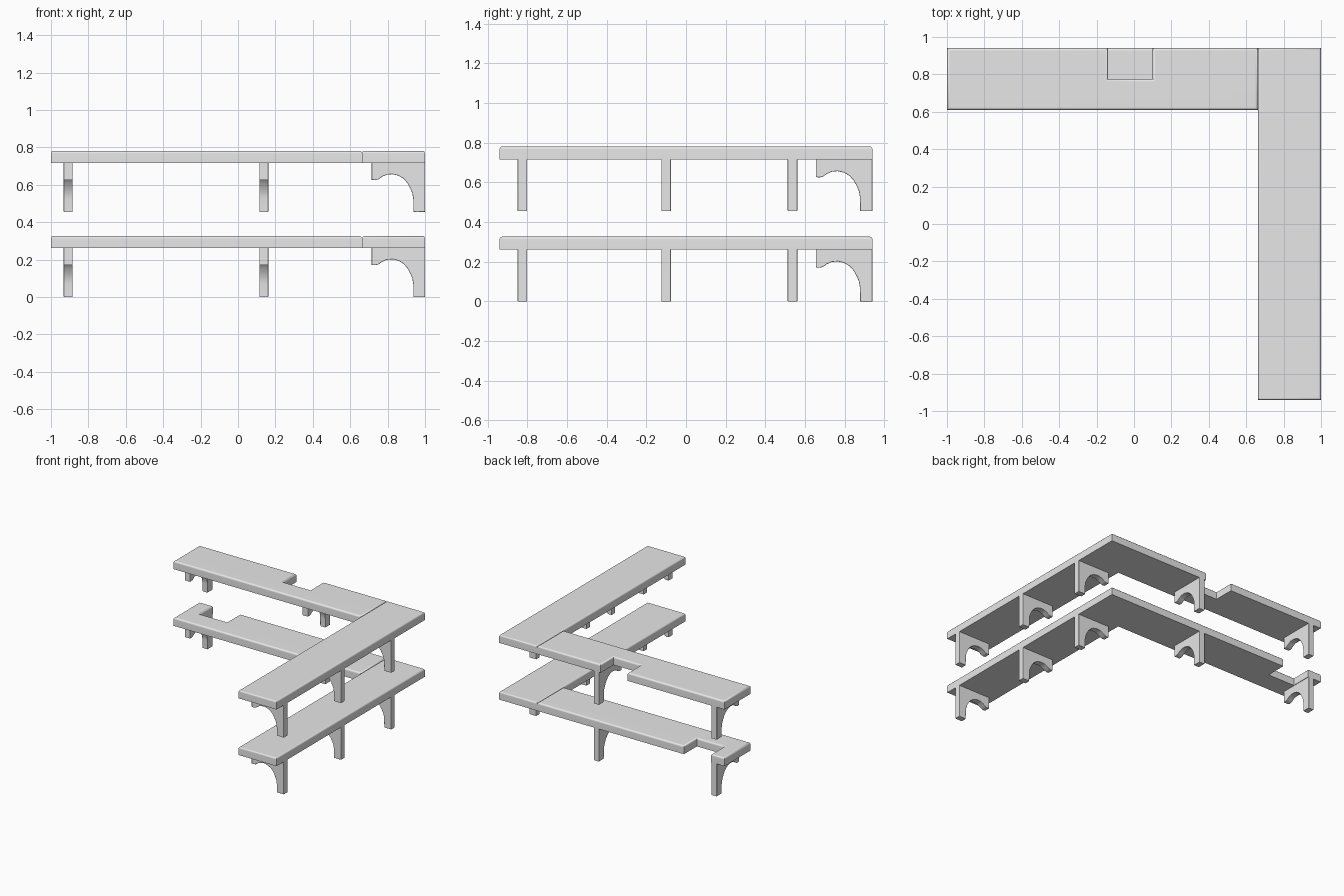
import bpy
import bmesh
from mathutils import Vector

cube = bpy.data.objects.get("Cube")
if cube:
    bpy.data.objects.remove(cube, do_unlink=True)

grey = bpy.data.materials.new("light_grey")
grey.use_nodes = True
COLOUR = (0.8, 0.8, 0.8, 1.0)
grey.diffuse_color = COLOUR
for node in grey.node_tree.nodes:
    if node.type == "BSDF_PRINCIPLED":
        node.inputs["Base Color"].default_value = COLOUR


def extrude_outline(name, points, direction, bevel, pick_edge):
    """Extrude a flat outline, then round the edges chosen by pick_edge."""
    bm = bmesh.new()
    face = bm.faces.new([bm.verts.new(p) for p in points])
    grown = bmesh.ops.extrude_face_region(bm, geom=[face], use_keep_orig=True)
    moved = [v for v in grown["geom"] if isinstance(v, bmesh.types.BMVert)]
    bmesh.ops.translate(bm, verts=moved, vec=direction)
    bmesh.ops.recalc_face_normals(bm, faces=bm.faces)
    edges = [e for e in bm.edges if pick_edge(e)]
    bmesh.ops.bevel(bm, geom=edges, offset=bevel, segments=3, profile=0.5,
                    affect="EDGES", clamp_overlap=True)
    bmesh.ops.recalc_face_normals(bm, faces=bm.faces)
    mesh = bpy.data.meshes.new(name)
    bm.to_mesh(mesh)
    bm.free()
    mesh.materials.append(grey)
    obj = bpy.data.objects.new(name, mesh)
    bpy.context.collection.objects.link(obj)
    bpy.ops.object.select_all(action="DESELECT")
    obj.select_set(True)
    bpy.context.view_layer.objects.active = obj
    bpy.ops.object.shade_smooth_by_angle(angle=0.7)
    normals = obj.modifiers.new("even_shading", "WEIGHTED_NORMAL")
    normals.keep_sharp = True
    return obj


BACK, FRONT, SEAM, INNER = 0.94, -0.94, 0.663, 0.61
THICK = 0.066


def board(name, outline, z):
    # Soft upper rim, crisp underside
    top = z + THICK
    extrude_outline(name, [(x, y, z) for x, y in outline], Vector((0, 0, THICK)), 0.014,
                    lambda e: all(v.co.z > top - 0.001 for v in e.verts))


# Bracket profile: distance from the wall side, height
PROFILE = [(0, 0), (0.062, 0), (0.063, 0.07), (0.068, 0.1), (0.078, 0.125),
           (0.094, 0.154), (0.115, 0.178), (0.142, 0.194), (0.175, 0.202),
           (0.205, 0.199), (0.23, 0.188), (0.25, 0.174), (0.268, 0.17),
           (0.285, 0.172), (0.285, 0.264), (0, 0.264)]
WIDTH = 0.048


def bracket(name, place, along_x, z):
    start = place - WIDTH / 2
    if along_x:
        points = [(start, BACK - d, z + h) for d, h in PROFILE]
        direction = Vector((WIDTH, 0, 0))
    else:
        points = [(1 - d, start, z + h) for d, h in PROFILE]
        direction = Vector((0, WIDTH, 0))
    axis = direction.normalized()
    # Round only the rims of the two side faces
    extrude_outline(name, points, direction, 0.003,
                    lambda e: abs((e.verts[0].co - e.verts[1].co).dot(axis)) < 0.001)


# Two tiers, each with a back board notched on its rear edge
for tier, z, notch_left, notch_right in (("lower", 0, -0.88, -0.64),
                                         ("upper", 0.455, -0.14, 0.10)):
    base = z + 0.261
    notch_depth = 0.775
    board(tier + "_back_board",
          [(-1, INNER), (SEAM, INNER), (SEAM, BACK), (notch_right, BACK),
           (notch_right, notch_depth), (notch_left, notch_depth),
           (notch_left, BACK), (-1, BACK)], base)
    board(tier + "_side_board",
          [(SEAM, FRONT), (1, FRONT), (1, BACK), (SEAM, BACK)], base)
    for side, x in (("right", -0.908), ("left", 0.138)):
        bracket(tier + "_back_bracket_" + side, x, True, z)
    for spot, y in (("front", -0.825), ("middle", -0.1), ("rear", 0.537)):
        bracket(tier + "_side_bracket_" + spot, y, False, z)
